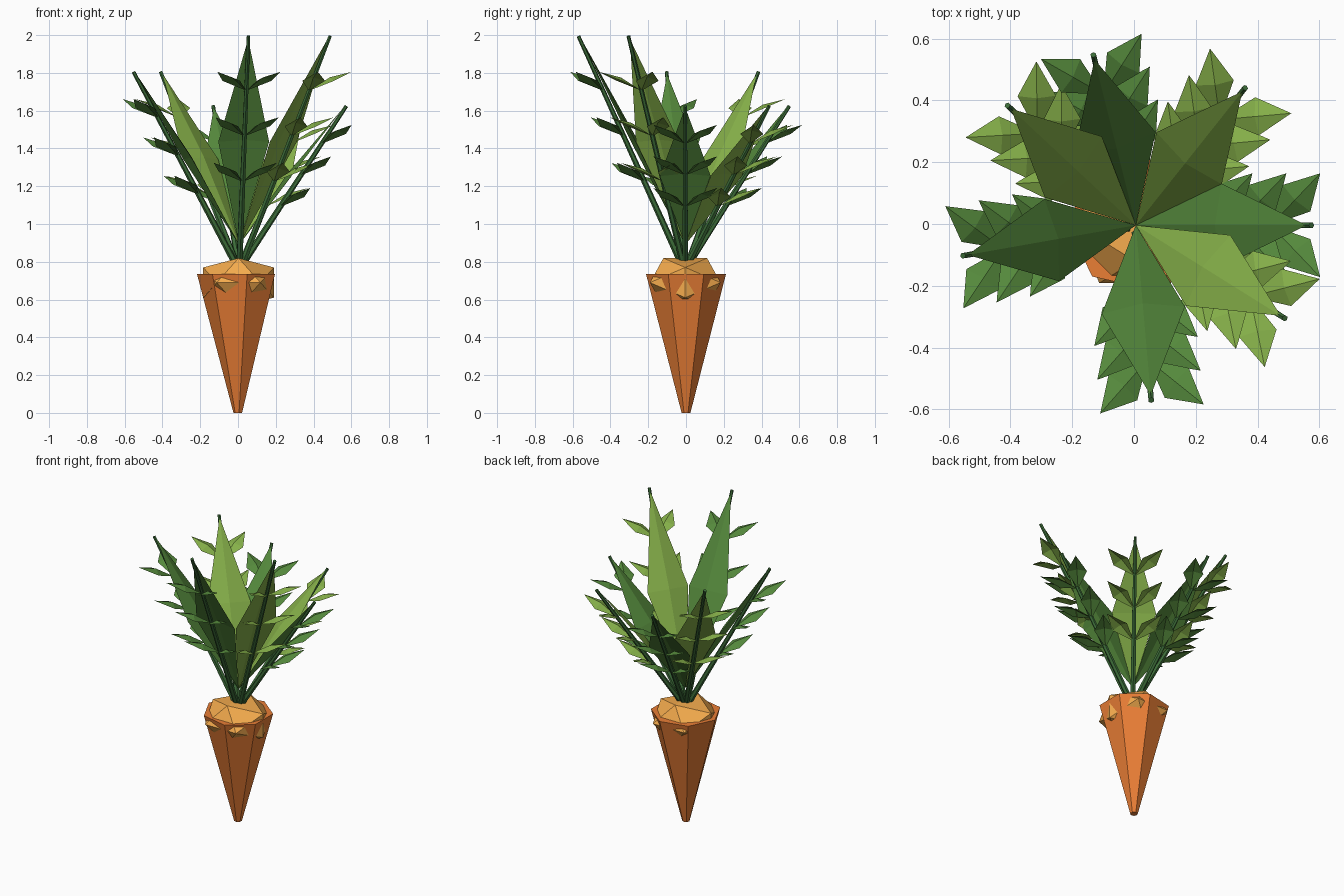
import bpy, bmesh, math
from mathutils import Vector

if "Cube" in bpy.data.objects:
    bpy.data.objects.remove(bpy.data.objects["Cube"])


def material(name, rgb):
    m = bpy.data.materials.new(name)
    m.diffuse_color = (*rgb, 1)
    m.use_nodes = True
    m.node_tree.nodes["Principled BSDF"].inputs["Base Color"].default_value = m.diffuse_color
    return m


ORANGE = material("carrot_orange", (0.82, 0.21, 0.036))
CROWN = material("crown_orange", (0.91, 0.41, 0.075))
GREEN = material("leaf_green", (0.09, 0.25, 0.045))
LIGHT = material("light_leaf_green", (0.24, 0.44, 0.068))
STEM = material("stem_green", (0.045, 0.15, 0.04))


def finish(bm, name, mat):
    me = bpy.data.meshes.new(name)
    bm.to_mesh(me)
    bm.free()
    me.materials.append(mat)
    ob = bpy.data.objects.new(name, me)
    bpy.context.collection.objects.link(ob)
    return ob


def leaf(bm, base, tip, side, up, half_width, widest, ridge):
    """Folded diamond leaf made of four triangles."""
    mid = base.lerp(tip, widest)
    b, t, l, r, c = [bm.verts.new(p) for p in (
        base, tip, mid - side * half_width, mid + side * half_width, mid + up * ridge)]
    for tri in ((b, r, c), (r, t, c), (t, l, c), (l, b, c)):
        bm.faces.new(tri)


# Seven-sided tapered root with a corner towards -x
bm = bmesh.new()
bmesh.ops.create_cone(bm, cap_ends=True, segments=7, radius1=0.024, radius2=0.217, depth=0.735)
for v in bm.verts:
    r = math.hypot(v.co.x, v.co.y)
    k = round(math.atan2(v.co.x, v.co.y) / (math.tau / 7)) % 7
    a = math.pi + k * math.tau / 7
    v.co = (r * math.cos(a), r * math.sin(a), v.co.z + 0.3675)
bmesh.ops.recalc_face_normals(bm, faces=bm.faces)
finish(bm, "carrot_root", ORANGE)

# Flattened icosahedron crown, whose lower corners poke through the root
bm = bmesh.new()
phi = (1 + math.sqrt(5)) / 2
n = math.sqrt(1 + phi * phi)
for s in (-1, 1):
    for t in (-phi, phi):
        for p in ((0, s, t), (t, 0, s), (s, t, 0)):
            bm.verts.new((p[0] / n * 0.22 + 0.003, p[1] / n * 0.22 - 0.004,
                          p[2] / n * 0.152 + 0.69))
bmesh.ops.convex_hull(bm, input=bm.verts)
bmesh.ops.recalc_face_normals(bm, faces=bm.faces)
finish(bm, "crown", CROWN)

# Fronds: angle in degrees, tip height, leaf colour
FRONDS = [(0, 1.63, GREEN), (51.5, 1.63, LIGHT), (104, 1.63, GREEN), (137, 1.81, LIGHT),
          (190, 1.81, GREEN), (275, 2.0, GREEN), (328, 2.0, LIGHT)]
CENTRE = Vector((0.006, -0.004, 0))
UP = Vector((0, 0, 1))

for i, (deg, height, mat) in enumerate(FRONDS, 1):
    a = math.radians(deg)
    out = Vector((math.cos(a), math.sin(a), 0))
    side = Vector((-out.y, out.x, 0))
    base = CENTRE + out * 0.02 + UP * 0.79
    tip = CENTRE + out * 0.568 + UP * (height - 0.005)
    axis = (tip - base).normalized()
    normal = axis.cross(side).normalized()
    if normal.z < 0:
        normal = -normal

    # Stem
    bm = bmesh.new()
    bmesh.ops.create_cone(bm, cap_ends=True, segments=6, radius1=0.018, radius2=0.01,
                          depth=(tip - base).length)
    stem = finish(bm, f"stem_{i}", STEM)
    stem.location = (base + tip) / 2
    stem.rotation_euler = axis.to_track_quat('Z', 'Y').to_euler()

    # Large blade on the inner side of the stem
    bm = bmesh.new()
    leaf(bm, CENTRE + UP * 0.89, base.lerp(tip, 0.985) + normal * 0.008, side, normal,
         0.135, 0.5, 0.025)
    finish(bm, f"blade_{i}", mat)

    # Three pairs of rising leaflets along the stem
    bm = bmesh.new()
    for f in (0.36, 0.56, 0.76):
        p = base.lerp(tip, f)
        for s in (-1, 1):
            end = p + out * 0.16 + side * s * 0.168 + UP * 0.1
            d = (end - p).normalized()
            across = UP.cross(d).normalized()
            leaf(bm, p, end, across, d.cross(across), 0.062, 0.52, 0.02)
    finish(bm, f"leaflets_{i}", mat)
